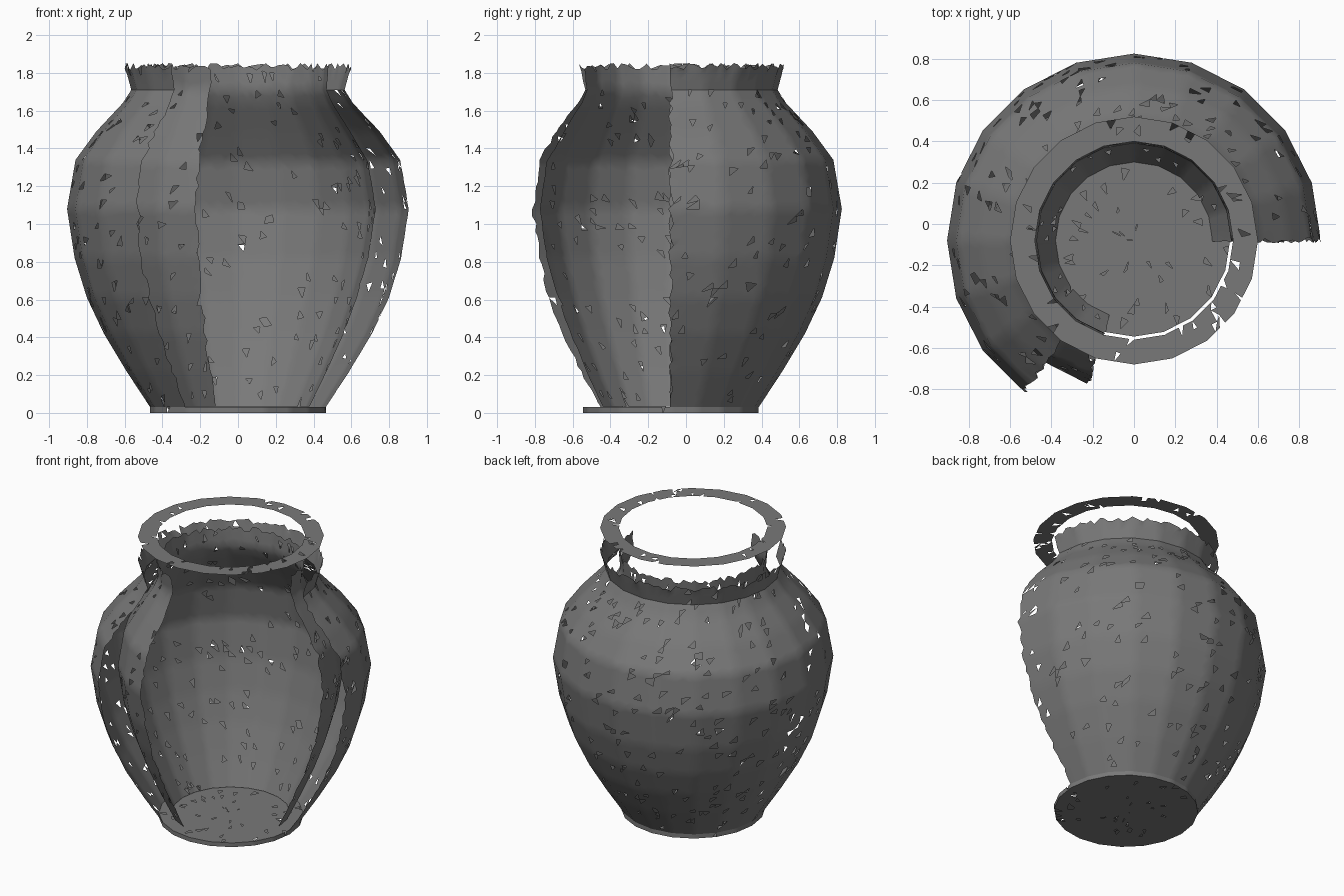
import bpy, bmesh, math, random
from mathutils import Vector

if "Cube" in bpy.data.objects:
    bpy.data.objects.remove(bpy.data.objects["Cube"])

random.seed(4)
SIDES = 20
CY = -0.08      # axis of the vessel in y
CELL = 0.04     # size of the small shards

# Dark grey clay
clay = bpy.data.materials.new("dark_clay")
clay.diffuse_color = (0.19, 0.19, 0.19, 1)
clay.use_nodes = True
clay.node_tree.nodes["Principled BSDF"].inputs["Base Color"].default_value = clay.diffuse_color


def point_on(profile, s, u):
    """Point on the 20-sided lathe: s = profile position, u = side number."""
    i = min(max(int(s), 0), len(profile) - 2)
    (r0, z0), (r1, z1) = profile[i], profile[i + 1]
    t = s - i
    r, z = r0 + (r1 - r0) * t, z0 + (z1 - z0) * t
    k = math.floor(u)
    a, b = (2 * math.pi * n / SIDES for n in (k, k + 1))
    f = u - k
    x = math.cos(a) * (1 - f) + math.cos(b) * f
    y = math.sin(a) * (1 - f) + math.sin(b) * f
    return Vector((r * x, CY + r * y, z))


def shell(name, profile, sides=SIDES, ragged=False, loss=0.04, per_side=6):
    """Faceted sheet with small missing chips; ragged sheets get torn edges."""
    rows = []
    for i in range(len(profile) - 1):
        n = max(1, round(math.dist(profile[i], profile[i + 1]) / CELL))
        rows += [i + j / n for j in range(n)]
    rows.append(len(profile) - 1)
    cols = sides * per_side
    closed = sides == SIDES
    bm = bmesh.new()
    grid = []
    for ri, s in enumerate(rows):
        line = []
        for c in range(cols if closed else cols + 1):
            u, v = c / per_side, s
            if not closed and c in (0, cols):
                u += random.uniform(-0.06, 0.06)
            elif c % per_side:
                u += random.uniform(-0.3, 0.3) / per_side
            if 0 < ri < len(rows) - 1 and s % 1:
                gap = min(s - rows[ri - 1], rows[ri + 1] - s)
                v += random.uniform(-0.3, 0.3) * gap
            p = point_on(profile, v, u)
            if ragged and ri == len(rows) - 1:
                p.z += random.uniform(-0.025, 0.012)
            line.append(bm.verts.new(p))
        grid.append(line)
    for r in range(len(rows) - 1):
        for c in range(cols):
            d = (c + 1) % len(grid[r])
            q = [grid[r][c], grid[r][d], grid[r + 1][d], grid[r + 1][c]]
            for tri in ((q[0], q[1], q[2]), (q[0], q[2], q[3])):
                a, b, e = (vert.co for vert in tri)
                size = (b - a).cross(e - a).length / CELL ** 2
                if random.random() > loss * min(1, size):
                    bm.faces.new(tri)
    bmesh.ops.remove_doubles(bm, verts=bm.verts, dist=0.0005)
    loose = [v for v in bm.verts if not v.link_faces]
    bmesh.ops.delete(bm, geom=loose, context='VERTS')
    mesh = bpy.data.meshes.new(name)
    bm.to_mesh(mesh)
    bm.free()
    mesh.materials.append(clay)
    obj = bpy.data.objects.new(name, mesh)
    bpy.context.collection.objects.link(obj)
    bpy.ops.object.select_all(action='DESELECT')
    obj.select_set(True)
    bpy.context.view_layer.objects.active = obj
    bpy.ops.object.shade_smooth_by_angle(angle=math.radians(40))
    return obj


# Outer wall and flared neck, open at the front right
shell("outer_wall", [(0.465, 0.03), (0.59, 0.22), (0.71, 0.42), (0.80, 0.61),
                     (0.865, 0.82), (0.905, 1.08), (0.86, 1.34), (0.75, 1.49),
                     (0.61, 1.64), (0.565, 1.71), (0.60, 1.84)], 13, True)

# Inner wall, one side longer than the outer wall
shell("inner_wall", [(0.38, 0.035), (0.47, 0.22), (0.56, 0.42), (0.63, 0.61),
                     (0.69, 0.82), (0.73, 1.08), (0.69, 1.33), (0.60, 1.48),
                     (0.50, 1.64), (0.47, 1.71), (0.48, 1.84)], 14, True)

# Flat rim ring at the top
shell("rim", [(0.60, 2.0), (0.48, 2.0)])

# Foot: underside, low side band and floor
shell("foot_underside", [(0, 0), (0.465, 0)], per_side=4)
shell("foot_band", [(0.465, 0), (0.465, 0.03)])
shell("floor", [(0.465, 0.03), (0, 0.03)], per_side=4)
